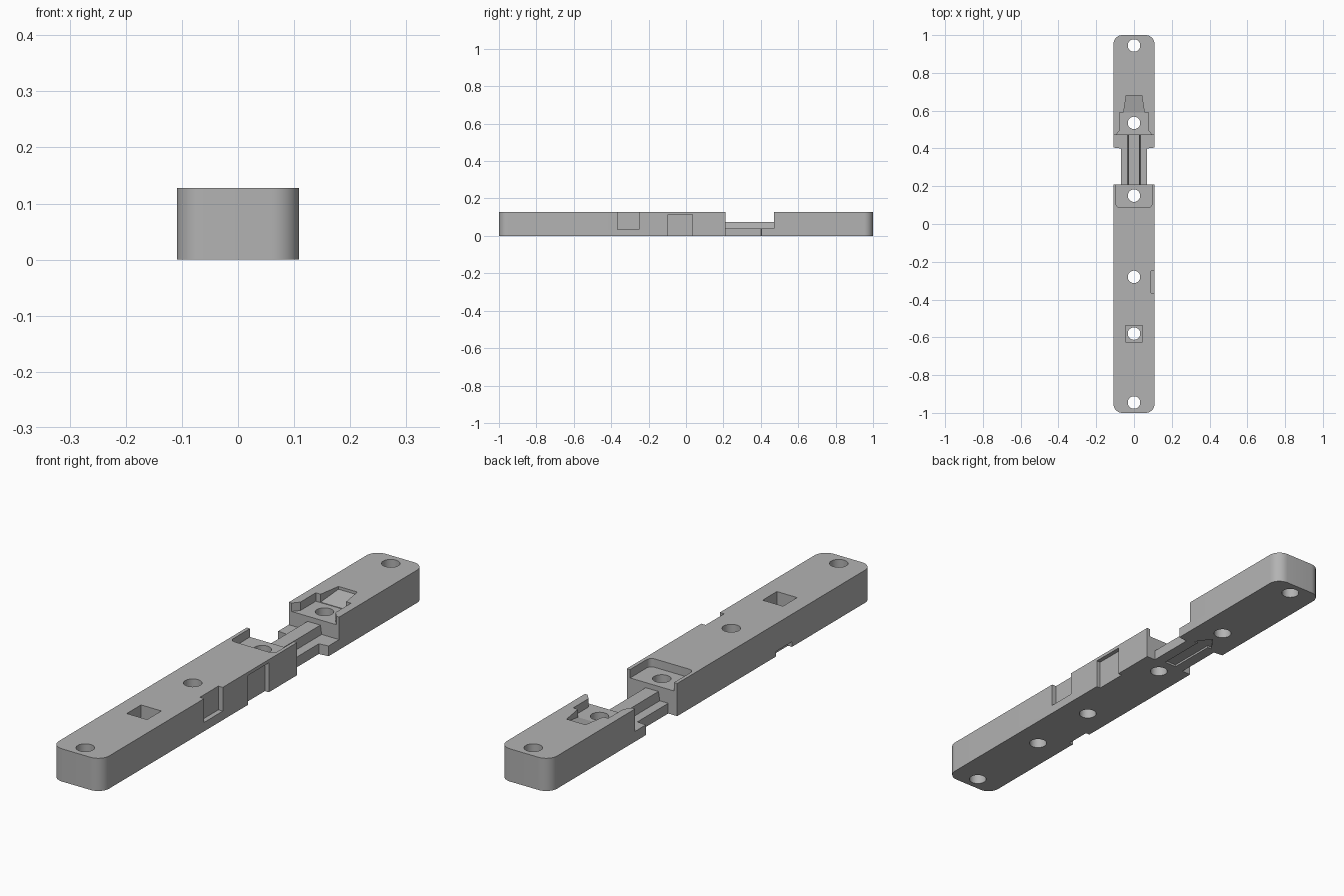
import bpy, bmesh
from math import cos, sin, pi

if "Cube" in bpy.data.objects:
    bpy.data.objects.remove(bpy.data.objects["Cube"], do_unlink=True)

W, L, H = 0.109, 1.0, 0.128      # half width, half length, height
GAP0, GAP1 = 0.21, 0.47          # open middle section along y
FLOOR = 0.095                    # floor of the screw pockets
TOP = H + 0.05

grey = bpy.data.materials.new("plain_grey")
grey.use_nodes = True
color = (0.45, 0.45, 0.45, 1)
grey.diffuse_color = color
grey.node_tree.nodes["Principled BSDF"].inputs["Base Color"].default_value = color


def prism(name, pts, z0, z1):
    """Extrude an outline in plan from z0 to z1."""
    bm = bmesh.new()
    face = bm.faces.new([bm.verts.new((x, y, z0)) for x, y in pts])
    ext = bmesh.ops.extrude_face_region(bm, geom=[face])["geom"]
    bmesh.ops.translate(bm, vec=(0, 0, z1 - z0),
                        verts=[v for v in ext if isinstance(v, bmesh.types.BMVert)])
    bmesh.ops.recalc_face_normals(bm, faces=bm.faces)
    me = bpy.data.meshes.new(name)
    bm.to_mesh(me)
    bm.free()
    me.materials.append(grey)
    ob = bpy.data.objects.new(name, me)
    bpy.context.collection.objects.link(ob)
    return ob


def rect(x0, x1, y0, y1):
    return [(x0, y0), (x1, y0), (x1, y1), (x0, y1)]


def mirrored(half):
    """Complete a right-hand outline across x = 0."""
    return half + [(-x, y) for x, y in reversed(half) if x > 0]


def arc(cx, cy, r, a0, a1, n):
    return [(cx + r * cos(a0 + (a1 - a0) * i / n),
             cy + r * sin(a0 + (a1 - a0) * i / n)) for i in range(n + 1)]


def select_only(ob):
    bpy.ops.object.select_all(action="DESELECT")
    ob.select_set(True)
    bpy.context.view_layer.objects.active = ob


def cut(target, cutter):
    cutter.hide_render = True
    select_only(target)
    mod = target.modifiers.new("cut", "BOOLEAN")
    mod.operation = "DIFFERENCE"
    mod.solver = "EXACT"
    mod.object = cutter
    bpy.ops.object.modifier_apply(modifier=mod.name)
    bpy.data.objects.remove(cutter, do_unlink=True)


# Long bar with rounded ends
R = 0.048
body = prism("body", mirrored(arc(W - R, -L + R, R, -pi / 2, 0, 10)
                              + arc(W - R, L - R, R, 0, pi / 2, 10)), 0, H)

# Lowered middle section with narrowed sides
cut(body, prism("gap", rect(-0.2, 0.2, GAP0, GAP1), 0.04, TOP))
for s in (-1, 1):
    notch = [(s * 0.07, GAP0), (s * 0.2, GAP0), (s * 0.2, 0.415), (s * 0.07, 0.4)]
    cut(body, prism("side_notch", notch, -0.05, 0.06))

# Front screw pocket with rounded corners, open to the gap
cut(body, prism("front_pocket", mirrored(
    arc(0.075, 0.107, 0.02, -pi / 2, 0, 5) + [(0.095, 0.23)]), FLOOR, TOP))

# Rear screw pocket, flared towards the gap
cut(body, prism("rear_pocket", mirrored(
    [(0.097, 0.44), (0.097, GAP1), (0.076, 0.495), (0.076, 0.59)]), FLOOR, TOP))

# Tapered ramp behind the rear pocket
ramp = prism("ramp", mirrored([(0.056, 0.585), (0.041, 0.68)]), FLOOR + 0.001, TOP)
for v in ramp.data.vertices:
    if v.co.z < H and v.co.y > 0.6:
        v.co.z = 0.117
cut(body, ramp)

# Square nut recess
cut(body, prism("nut_recess", rect(-0.044, 0.044, -0.625, -0.537), 0.05, TOP))

# Side slots: one open at the top, one open at the bottom, one small chip
cut(body, prism("upper_slot", rect(0.09, 0.2, -0.365, -0.25), 0.035, TOP))
cut(body, prism("lower_slot", rect(0.092, 0.2, -0.095, 0.035), -0.05, 0.115))
cut(body, prism("bottom_chip", rect(-0.2, -0.092, -0.5, -0.4), -0.05, 0.02))

# Arrow recess underneath
cut(body, prism("arrow_recess", mirrored(
    [(0.026, 0.22), (0.026, 0.415), (0.044, 0.415), (0, 0.475)]), -0.05, 0.008))

# Screw holes along the centre line
for y in (-0.945, -0.58, -0.28, 0.15, 0.535, 0.945):
    cut(body, prism("hole", arc(0, y, 0.033, 0, 2 * pi, 32)[:-1], -0.05, TOP))

# Raised rail with slightly sloped sides joining both blocks
rail = prism("centre_rail", rect(-0.034, 0.034, GAP0 - 0.004, GAP1 + 0.004), 0.036, 0.075)
for v in rail.data.vertices:
    if v.co.z > 0.05:
        v.co.x *= 0.82

for ob in (body, rail):
    select_only(ob)
    bpy.ops.object.shade_smooth_by_angle(angle=pi / 6)
